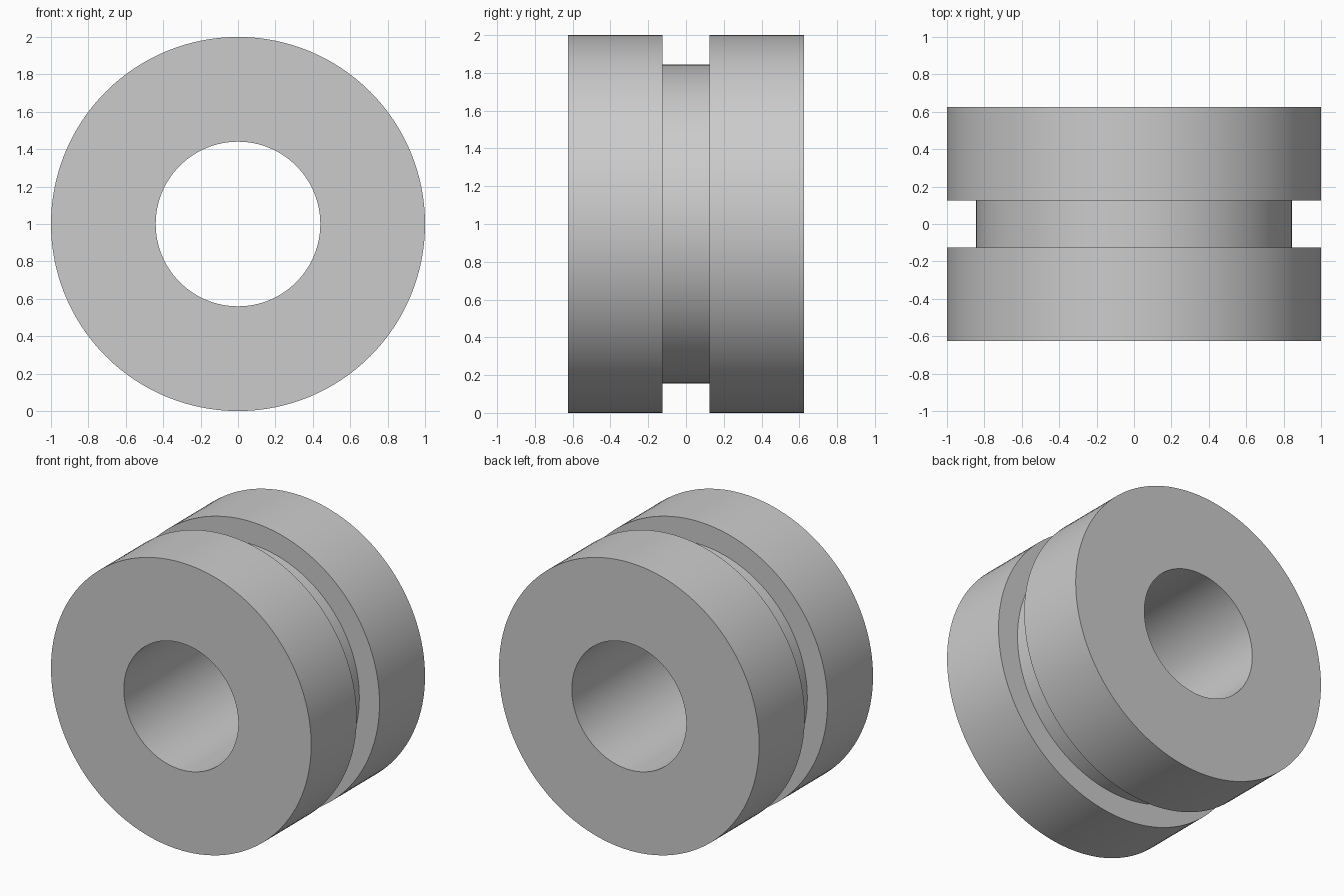
import bpy
import bmesh
import math
from mathutils import Matrix, Vector

cube = bpy.data.objects.get("Cube")
if cube:
    bpy.data.objects.remove(cube, do_unlink=True)

SEGMENTS = 128
OUTER, GROOVE, BORE = 1.0, 0.845, 0.44
HALF_WIDTH, HALF_GROOVE = 0.625, 0.125

# Plain grey material
grey = bpy.data.materials.new("plain grey")
grey.use_nodes = True
colour = (0.6, 0.6, 0.6, 1)
grey.diffuse_color = colour
grey.node_tree.nodes["Principled BSDF"].inputs["Base Color"].default_value = colour

# Closed half-section of the bushing: (radius, position along y)
half = [(BORE, HALF_WIDTH), (OUTER, HALF_WIDTH),
        (OUTER, HALF_GROOVE), (GROOVE, HALF_GROOVE)]
profile = half + [(r, -y) for r, y in reversed(half)]

# Spin the section about the y axis
bm = bmesh.new()
verts = [bm.verts.new((r, y, 0)) for r, y in profile]
edges = [bm.edges.new((v, verts[(i + 1) % len(verts)])) for i, v in enumerate(verts)]
bmesh.ops.spin(bm, geom=verts + edges, cent=(0, 0, 0), axis=(0, 1, 0),
               angle=math.tau, steps=SEGMENTS, use_merge=True)
bmesh.ops.remove_doubles(bm, verts=bm.verts, dist=0.0001)
bmesh.ops.recalc_face_normals(bm, faces=bm.faces)
bmesh.ops.transform(bm, matrix=Matrix.Translation(Vector((0, 0, OUTER))), verts=bm.verts)

mesh = bpy.data.meshes.new("grooved_bushing")
bm.to_mesh(mesh)
bm.free()
mesh.materials.append(grey)
bushing = bpy.data.objects.new("grooved_bushing", mesh)
bpy.context.collection.objects.link(bushing)

# Smooth round walls, crisp rims
bpy.ops.object.select_all(action="DESELECT")
bushing.select_set(True)
bpy.context.view_layer.objects.active = bushing
bpy.ops.object.shade_smooth_by_angle(angle=math.radians(30))
